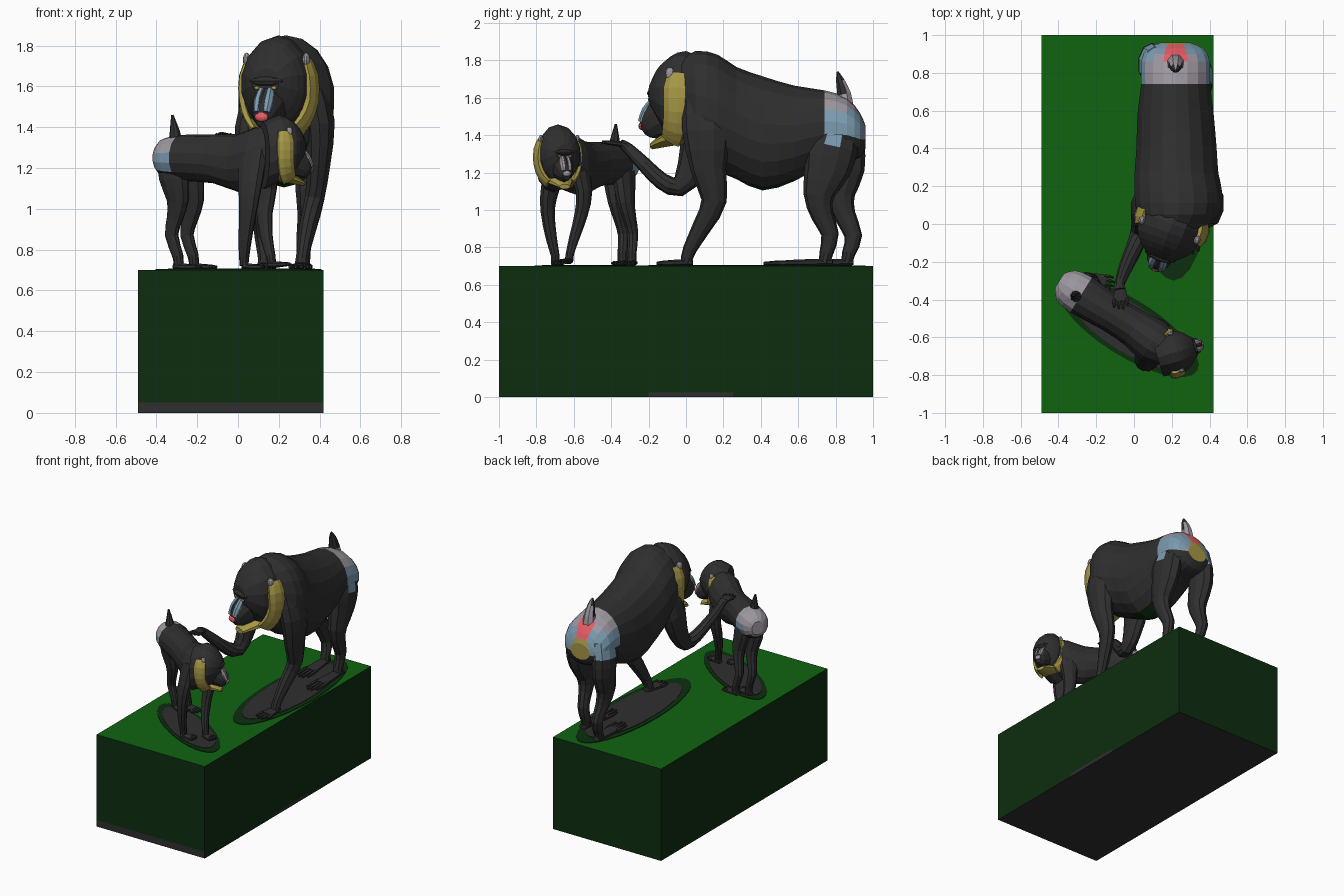
import bpy, bmesh, math
from mathutils import Vector, Matrix

if "Cube" in bpy.data.objects:
    bpy.data.objects.remove(bpy.data.objects["Cube"])

COLORS = {
    "grass green": (0.005, 0.125, 0.005), "dark green": (0.004, 0.027, 0.005),
    "charcoal fur": (0.029, 0.028, 0.028), "pale grey": (0.34, 0.31, 0.35),
    "sky blue": (0.20, 0.33, 0.44), "ochre yellow": (0.38, 0.31, 0.06),
    "coral red": (0.88, 0.12, 0.14),
}
MATS = {}
for cname, rgb in COLORS.items():
    MATS[cname] = bpy.data.materials.new(cname)
    MATS[cname].diffuse_color = (*rgb, 1)
FUR = "charcoal fur"


def finish(bm, name, mat, paint=None, M=None):
    """Turn a bmesh into a flat shaded object, colouring faces by rule."""
    if M:
        bm.transform(M)
    bmesh.ops.recalc_face_normals(bm, faces=bm.faces)
    me = bpy.data.meshes.new(name)
    used = [mat]
    for f in bm.faces:
        m = (paint(f.calc_center_median(), f.normal) if paint else None) or mat
        if m not in used:
            used.append(m)
        f.material_index = used.index(m)
    for m in used:
        me.materials.append(MATS[m])
    bm.to_mesh(me)
    bm.free()
    ob = bpy.data.objects.new(name, me)
    bpy.context.collection.objects.link(ob)
    return ob


def spline(rings, k):
    """Catmull-Rom resampling of ring tuples (x, y, z, r_side, r_other)."""
    out = []
    for i in range(len(rings) - 1):
        p0, p1 = rings[max(i - 1, 0)], rings[i]
        p2, p3 = rings[i + 1], rings[min(i + 2, len(rings) - 1)]
        for j in range(k):
            t = j / k
            out.append([0.5 * (2 * b + (c - a) * t + (2 * a - 5 * b + 4 * c - d) * t * t
                               + (3 * b - a - 3 * c + d) * t ** 3)
                        for a, b, c, d in zip(p0, p1, p2, p3)])
    return out + [list(rings[-1])]


def loft(name, rings, side, mat=FUR, n=10, k=2, axis=None, M=None, paint=None):
    """Skin elliptical rings strung along a path."""
    rs = spline(rings, k)
    pts = [Vector(r[:3]) for r in rs]
    bm = bmesh.new()
    loops = []
    for i, r in enumerate(rs):
        t = Vector(axis) if axis else pts[min(i + 1, len(pts) - 1)] - pts[max(i - 1, 0)]
        t.normalize()
        a = Vector(side)
        a = (a - t * a.dot(t)).normalized()
        b = t.cross(a)
        loops.append([bm.verts.new(pts[i] + a * r[3] * math.cos(q) + b * r[4] * math.sin(q))
                      for q in [2 * math.pi * (j + 0.5) / n for j in range(n)]])
    for l0, l1 in zip(loops, loops[1:]):
        for j in range(n):
            bm.faces.new((l0[j], l0[(j + 1) % n], l1[(j + 1) % n], l1[j]))
    bm.faces.new(loops[0])
    bm.faces.new(loops[-1])
    return finish(bm, name, mat, paint, M)


def blob(name, c, r, mat, M):
    bm = bmesh.new()
    bmesh.ops.create_uvsphere(bm, u_segments=10, v_segments=6, radius=1)
    finish(bm, name, mat, None, M @ Matrix.Translation(c) @ Matrix.Diagonal((*r, 1)))


def paw(name, a, b, w, h=0.02):
    """Flat palm or sole from a towards b, ending in four digits."""
    a, b = Vector(a), Vector(b)
    d = b - a
    side = d.cross(Vector((0, 0, 1))).normalized()
    loft(name, [(*a, w * .6, h * .9), (*(a + d * .3), w * .85, h), (*(a + d * .65), w, h * .8)],
         side, n=8)
    for i in range(4):
        o = side * w * (i - 1.5) * .5
        reach = 1 - .08 * abs(i - 1.5)
        loft(f"{name}_digit_{i + 1}", [(*(a + d * .55 + o), w * .26, h * .7),
             (*(a + d * .8 * reach + o * 1.1), w * .25, h * .7),
             (*(a + d * reach + o * 1.15), w * .12, h * .4)], side, n=6, k=1)


def head(tag, M, ridge, nose):
    """Head facing local -y."""
    X, Y = (1, 0, 0), (0, -1, 0)
    loft(tag + "_skull", [(0, .12, -.03, .16, .25), (0, 0, .02, .175, .25), (0, -.09, .03, .165, .21),
         (0, -.15, .04, .12, .14), (0, -.19, .04, .07, .07)], X, n=14, axis=Y, M=M)
    loft(tag + "_muzzle", [(0, -.05, -.05, .10, .12), (0, -.15, -.09, .08, .11),
         (0, -.21, -.13, .06, .08), (0, -.24, -.145, .035, .04)], X, M=M)
    loft(tag + "_beard", [(0, .03, -.17, .14, .05), (0, -.1, -.20, .095, .04),
         (0, -.19, -.235, .045, .02)], X, "ochre yellow", axis=Y, M=M)
    blob(tag + "_nose", (0, -.247, -.13), (.036, .02, .024), nose, M)
    blob(tag + "_brow", (0, -.175, .045), (.09, .035, .025), FUR, M)
    for s, sd in ((-1, "left"), (1, "right")):
        loft(f"{tag}_{sd}_snout_ridge", [(s * .022, -.175, .0, .018, .025), (s * .026, -.21, -.05, .026, .032),
             (s * .024, -.24, -.11, .02, .025)], X, ridge, n=8, M=M)
        loft(f"{tag}_{sd}_cheek_ruff", [(s * .145, .0, .15, .02, .05), (s * .172, .0, .07, .028, .068),
             (s * .172, .0, -.05, .03, .065), (s * .14, -.02, -.15, .03, .065),
             (s * .10, -.05, -.21, .02, .06)], X, "ochre yellow", n=8, M=M)
        blob(f"{tag}_{sd}_ear", (s * .155, -.035, .15), (.018, .025, .035), "pale grey", M)
        blob(f"{tag}_{sd}_eye", (s * .045, -.19, .012), (.014, .01, .009), "ochre yellow", M)


# --- plinth with painted sides ---
bm = bmesh.new()
bmesh.ops.create_cube(bm, size=1, matrix=Matrix.Translation((-.035, 0, .35)) @ Matrix.Diagonal((.91, 2, .7, 1)))
for co, no in (((0, 0, .05), (0, 0, 1)), ((0, 0, .025), (0, 0, 1)), ((0, -.2, 0), (0, 1, 0)), ((0, .25, 0), (0, 1, 0))):
    bmesh.ops.bisect_plane(bm, geom=bm.verts[:] + bm.edges[:] + bm.faces[:], plane_co=co, plane_no=no)


def plinth_paint(c, n):
    if n.z > .5:
        return "grass green"
    if n.z < -.5 or (n.y < -.5 and c.z < .05) or (n.x > .5 and c.z < .025 and -.2 < c.y < .25):
        return FUR


finish(bm, "plinth", "dark green", plinth_paint)

# --- earth patches under each animal ---
for tag, c, r, ang in (("adult", (.21, .33), (.63, .20), 90), ("young", (-.03, -.55), (.43, .15), -32)):
    for part, mat, f, h in (("moss_patch", "dark green", 1, .004), ("soil_patch", FUR, .84, .007)):
        bm = bmesh.new()
        bmesh.ops.create_cone(bm, cap_ends=True, segments=28, radius1=1, radius2=1, depth=1)
        finish(bm, f"{tag}_{part}", mat, None, Matrix.Translation((*c, .70 + h / 2))
               @ Matrix.Rotation(math.radians(ang), 4, 'Z') @ Matrix.Diagonal((r[0] * f, r[1] * f, h, 1)))


# --- adult ---
def adult_paint(c, n):
    dx = abs(c.x - .22)
    if c.y > .75 and c.z > 1.375:
        if dx < .05 and c.y > .86:
            return "coral red" if c.z > 1.48 else "ochre yellow"
        if c.z > 1.545 or (dx < .1 and c.z < 1.41):
            return "pale grey"
        return "sky blue"
    if c.z < 1.15 and .3 < c.y < .55 and n.z < -.5:
        return "dark green"


X = (1, 0, 0)
loft("adult_torso", [(.21, -.08, 1.64, .09, .14), (.235, .05, 1.57, .22, .28), (.235, .17, 1.52, .235, .31),
     (.225, .27, 1.465, .225, .30), (.225, .41, 1.41, .215, .305), (.22, .58, 1.41, .205, .255),
     (.22, .74, 1.44, .185, .20), (.22, .86, 1.43, .185, .17), (.22, .93, 1.40, .15, .12),
     (.22, .96, 1.39, .08, .06)], X, n=18, axis=(0, 1, 0), paint=adult_paint)
head("adult", Matrix.Translation((.2, 0, 1.58)) @ Matrix.Rotation(math.radians(-20), 4, 'Z'), "sky blue", "coral red")
loft("adult_tail", [(.22, .85, 1.55, .055, .05), (.22, .845, 1.62, .04, .04), (.22, .825, 1.69, .028, .025),
     (.22, .81, 1.74, .006, .006)], X, n=8, paint=lambda c, n: "pale grey" if c.z < 1.63 or n.y > .6 else None)
loft("adult_right_arm", [(.36, .10, 1.58, .08, .12), (.40, .11, 1.42, .078, .13), (.395, .12, 1.22, .06, .095),
     (.375, .15, 1.05, .05, .068), (.345, .09, .92, .044, .052), (.32, .02, .79, .033, .037),
     (.31, 0, .72, .035, .03)], X)
paw("adult_right_hand", (.31, .035, .72), (.295, -.165, .715), .05)
loft("adult_left_arm", [(.10, .10, 1.55, .08, .12), (.05, .08, 1.38, .07, .11), (.04, .03, 1.22, .055, .08),
     (.03, -.04, 1.125, .05, .055), (0, -.13, 1.155, .045, .045), (-.04, -.22, 1.24, .038, .04),
     (-.075, -.31, 1.33, .028, .03), (-.075, -.35, 1.36, .03, .02)], X)
paw("adult_left_hand", (-.075, -.32, 1.35), (-.068, -.455, 1.365), .042, .016)
loft("adult_right_leg", [(.33, .81, 1.46, .06, .11), (.345, .78, 1.34, .073, .14), (.345, .755, 1.22, .07, .125),
     (.34, .71, 1.08, .06, .083), (.335, .73, .97, .045, .06), (.325, .77, .87, .04, .047),
     (.32, .75, .77, .036, .037), (.32, .74, .72, .036, .03)], X, paint=adult_paint)
paw("adult_right_foot", (.32, .785, .722), (.31, .40, .715), .05)
loft("adult_left_leg", [(.11, .83, 1.46, .06, .11), (.095, .84, 1.34, .073, .115), (.095, .85, 1.22, .07, .105),
     (.10, .82, 1.08, .06, .083), (.11, .85, .97, .045, .058), (.12, .895, .86, .04, .047),
     (.13, .87, .77, .035, .036), (.13, .86, .72, .036, .03)], X, paint=adult_paint)
paw("adult_left_foot", (.13, .895, .722), (.14, .54, .715), .05)

# --- young ---
S = (.531, .847, 0)
FWD = Vector((.847, -.531, 0))


def young_paint(c, n):
    f = (c - Vector((-.30, -.365, 0))).dot(FWD)
    if f < .03 and c.z > 1.19:
        return "sky blue" if c.z < 1.28 and abs(n.dot(Vector(S))) > .75 else "pale grey"


loft("young_torso", [(-.395, -.30, 1.25, .045, .05), (-.36, -.325, 1.25, .095, .095), (-.28, -.375, 1.25, .112, .112),
     (-.12, -.475, 1.245, .10, .12), (0, -.55, 1.225, .105, .142), (.1, -.62, 1.25, .12, .155),
     (.19, -.67, 1.29, .09, .12)], S, n=14, axis=FWD, paint=young_paint)
head("young", Matrix.Translation((.2, -.685, 1.28)) @ Matrix.Rotation(math.radians(107), 4, 'Z')
     @ Matrix.Scale(.66, 4), "pale grey", "pale grey")
loft("young_tail", [(-.305, -.385, 1.32, .035, .035), (-.31, -.38, 1.38, .025, .025), (-.322, -.375, 1.46, .006, .006)], S, n=8)
loft("young_right_arm", [(.075, -.685, 1.28, .045, .08), (.06, -.725, 1.12, .045, .065), (.05, -.74, 1.0, .036, .048),
     (.035, -.72, .85, .03, .034), (.03, -.70, .76, .024, .025), (.03, -.70, .72, .025, .02)], S)
paw("young_right_hand", (.02, -.70, .718), (.13, -.68, .715), .035, .016)
loft("young_left_arm", [(.13, -.58, 1.27, .045, .075), (.14, -.545, 1.1, .042, .055), (.13, -.56, .98, .035, .042),
     (.14, -.595, .86, .028, .032), (.16, -.62, .77, .023, .024), (.165, -.625, .73, .024, .02)], S)
paw("young_left_hand", (.15, -.625, .725), (.26, -.65, .73), .035, .016)
for sd, dx, dy in (("right", 0, 0), ("left", .075, .05)):
    loft(f"young_{sd}_leg", [(-.325 + dx, -.385 + dy, 1.25, .05, .085), (-.315 + dx, -.38 + dy, 1.15, .053, .08),
         (-.295 + dx, -.37 + dy, 1.04, .043, .058), (-.31 + dx, -.35 + dy, .95, .034, .042),
         (-.325 + dx, -.335 + dy, .87, .03, .034), (-.295 + dx, -.34 + dy, .77, .026, .028),
         (-.29 + dx, -.34 + dy, .72, .027, .022)], S)
    paw(f"young_{sd}_foot", (-.315 + dx, -.33 + dy, .718), (-.175 + dx, -.37 + dy, .715), .038, .016)

for m in bpy.data.materials:
    if m.users and not m.is_grease_pencil:
        m.use_nodes = True
        m.node_tree.nodes["Principled BSDF"].inputs["Base Color"].default_value = m.diffuse_color
